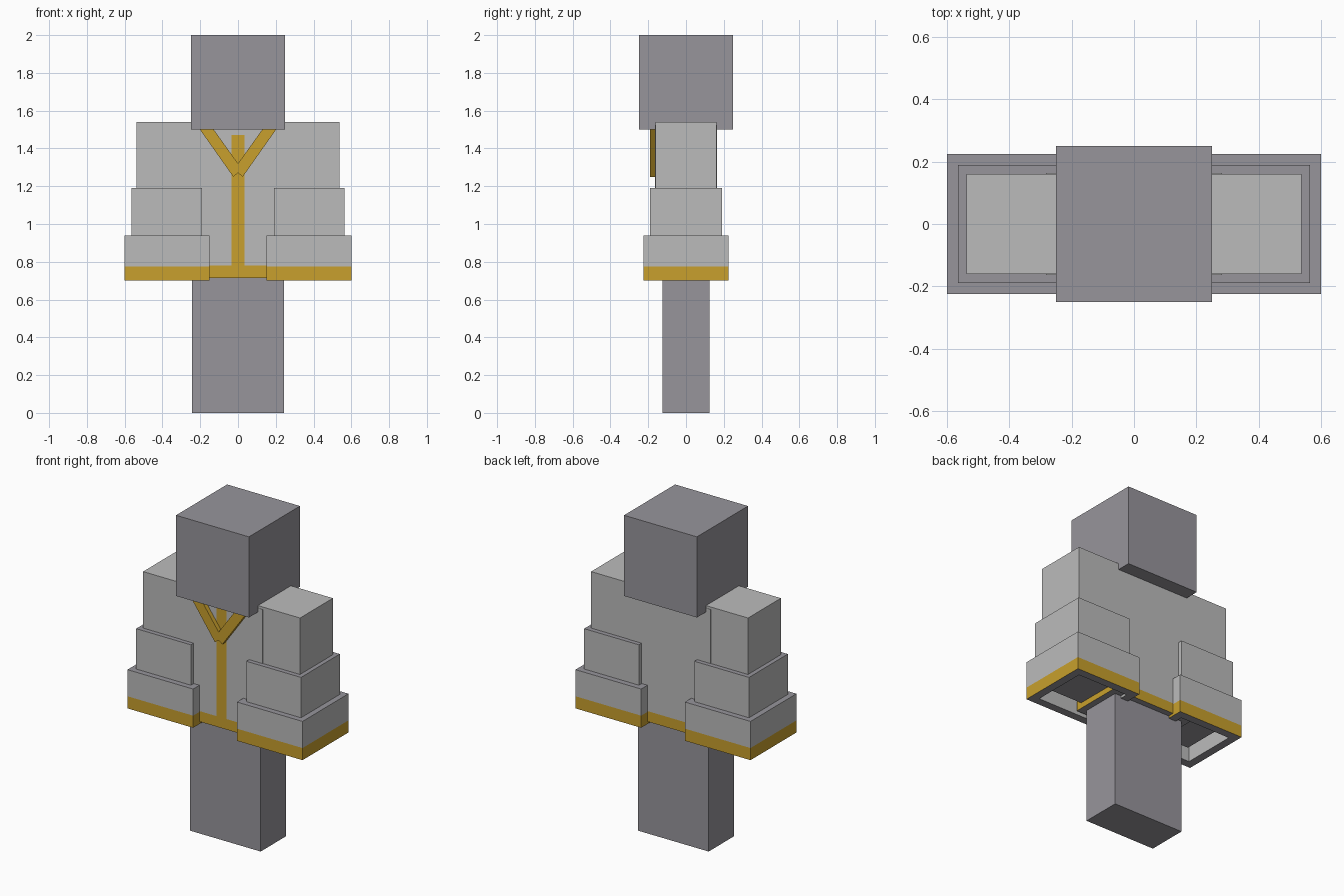
import bpy, bmesh
from mathutils import Vector

if "Cube" in bpy.data.objects:
    bpy.data.objects.remove(bpy.data.objects["Cube"])

# Flat colours
def material(name, rgb):
    m = bpy.data.materials.new(name)
    m.diffuse_color = (*rgb, 1)
    m.use_nodes = True
    m.node_tree.nodes["Principled BSDF"].inputs["Base Color"].default_value = m.diffuse_color
    return m

GREY = material("warm_grey", (0.31, 0.30, 0.33))
CLOTH = material("pale_cloth", (0.50, 0.50, 0.50))
GOLD = material("gold_trim", (0.58, 0.35, 0.026))
MATS = [GREY, CLOTH, GOLD]


def box(name, lo, hi, rule, cuts=(), opening=None):
    """Box from lo to hi; cuts are (axis, value) edge loops, rule(centre, normal) picks
    the colour, opening = (rim width, depth) hollows the underside."""
    bm = bmesh.new()
    bmesh.ops.create_cube(bm, size=1)
    lo, hi = Vector(lo), Vector(hi)
    for v in bm.verts:
        v.co = Vector([(lo[i] + hi[i]) / 2 + v.co[i] * (hi[i] - lo[i]) for i in range(3)])
    for axis, value in cuts:
        n = Vector((0, 0, 0))
        n[axis] = 1
        geom = bm.verts[:] + bm.edges[:] + bm.faces[:]
        bmesh.ops.bisect_plane(bm, geom=geom, plane_co=n * value, plane_no=n)
    if opening:
        rim, depth = opening
        bm.normal_update()
        bottom = [f for f in bm.faces if f.normal.z < -0.9]
        bmesh.ops.inset_region(bm, faces=bottom, thickness=rim)
        ext = bmesh.ops.extrude_discrete_faces(bm, faces=bottom)
        for f in ext["faces"]:
            bmesh.ops.translate(bm, verts=f.verts[:], vec=(0, 0, depth))
    bmesh.ops.recalc_face_normals(bm, faces=bm.faces[:])
    bm.normal_update()
    for f in bm.faces:
        f.material_index = rule(f.calc_center_median(), f.normal)
    return finish(name, bm)


def finish(name, bm):
    me = bpy.data.meshes.new(name)
    bm.to_mesh(me)
    bm.free()
    for m in MATS:
        me.materials.append(m)
    ob = bpy.data.objects.new(name, me)
    bpy.context.collection.objects.link(ob)
    return ob


# Colour rules
def grey(c, n):
    return 0

def cloth(c, n):
    return 1

def band(c, n):
    return 0 if abs(n.z) > 0.5 else 1

def hemmed_band(c, n):
    return 0 if abs(n.z) > 0.5 else (2 if c.z < 0.775 else 1)

def coat_colour(c, n):
    if n.z < -0.5:
        return 0
    if abs(n.z) < 0.5 and c.z < 0.78:
        return 2
    if n.y < -0.5 and abs(c.x) < 0.035 and c.z < 1.47:
        return 2
    return 1


# Head and legs
box("head", (-0.25, -0.25, 1.5), (0.25, 0.25, 2), grey)
box("legs", (-0.243, -0.125, 0), (0.243, 0.125, 0.75), grey)

# Coat body with hem and front stripe
box("coat_body", (-0.283, -0.163, 0.715), (0.283, 0.163, 1.525), coat_colour,
    cuts=[(2, 0.78), (2, 1.47), (0, -0.035), (0, 0.035)])


# Sleeves in three tiers, with a hand inside each open cuff
def side_box(name, side, x0, x1, y, z0, z1, rule, **kw):
    a, b = sorted((side * x0, side * x1))
    box(name, (a, -y, z0), (b, y, z1), rule, **kw)

for side, tag in ((-1, "left"), (1, "right")):
    side_box("upper_sleeve_" + tag, side, 0.21, 0.538, 0.161, 1.0, 1.54, cloth)
    side_box("middle_sleeve_" + tag, side, 0.19, 0.565, 0.19, 0.93, 1.19, band)
    side_box("cuff_" + tag, side, 0.15, 0.60, 0.225, 0.70, 0.94, hemmed_band,
             cuts=[(2, 0.775)], opening=(0.072, 0.22))
    side_box("hand_" + tag, side, 0.25, 0.50, 0.125, 0.75, 1.0, grey)

    # Raised collar strip, one half of the V
    bm = bmesh.new()
    outline = [(0, 1.27), (0.025, 1.25), (0.205, 1.505), (0.132, 1.505), (0, 1.32)]
    face = bm.faces.new([bm.verts.new((side * x, -0.19, z)) for x, z in outline])
    ext = bmesh.ops.extrude_face_region(bm, geom=[face])
    moved = [g for g in ext["geom"] if isinstance(g, bmesh.types.BMVert)]
    bmesh.ops.translate(bm, verts=moved, vec=(0, 0.03, 0))
    bmesh.ops.recalc_face_normals(bm, faces=bm.faces[:])
    for f in bm.faces:
        f.material_index = 2
    finish("collar_strip_" + tag, bm)
